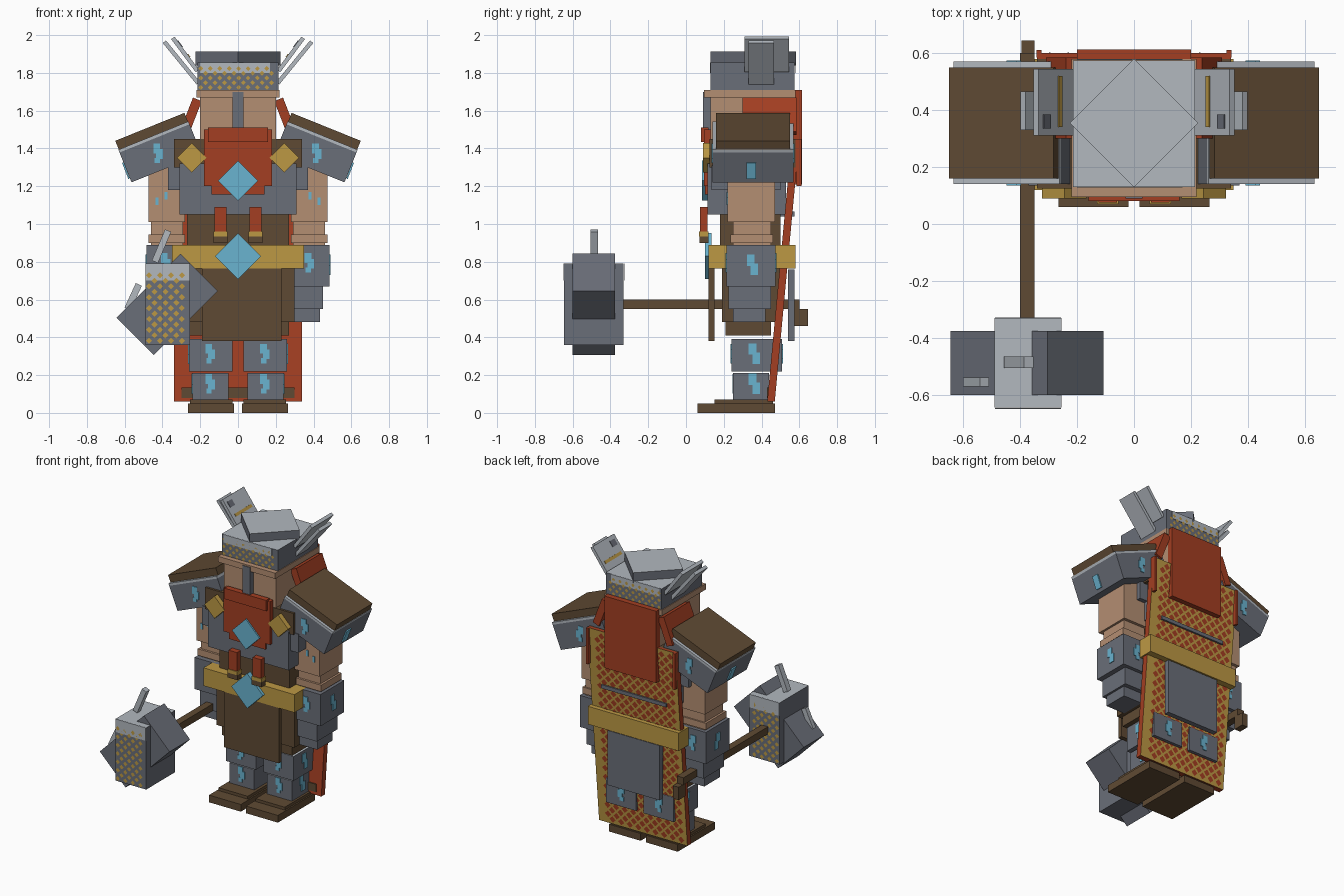
import bpy, bmesh, math
from mathutils import Matrix, Vector

if "Cube" in bpy.data.objects:
    bpy.data.objects.remove(bpy.data.objects["Cube"])


def lin(c):
    c /= 255
    return c / 12.92 if c <= 0.04045 else ((c + 0.055) / 1.055) ** 2.4


def material(name, r, g, b):
    m = bpy.data.materials.new(name)
    m.diffuse_color = (lin(r), lin(g), lin(b), 1)
    m.use_nodes = True
    m.node_tree.nodes["Principled BSDF"].inputs["Base Color"].default_value = m.diffuse_color
    return m


STEEL = material("steel", 106, 110, 120)
PALE = material("pale_steel", 178, 184, 191)
BROWN = material("leather_brown", 95, 74, 51)
RED = material("red_hair", 163, 62, 34)
SKIN = material("skin", 180, 142, 114)
GOLD = material("gold", 188, 152, 68)
BLUE = material("gem_blue", 106, 180, 208)


def finish(name, bm, *mats):
    me = bpy.data.meshes.new(name)
    bm.to_mesh(me)
    bm.free()
    for m in mats:
        me.materials.append(m)
    ob = bpy.data.objects.new(name, me)
    bpy.context.collection.objects.link(ob)
    return ob


def box(name, mat, x, y, z, tilt=0.0, top=None, turn=0.0):
    """Box from x, y, z ranges, tilted about y and turned about z at its centre."""
    c = Vector([(a + b) / 2 for a, b in (x, y, z)])
    s = [b - a for a, b in (x, y, z)]
    bm = bmesh.new()
    bmesh.ops.create_cube(bm, size=1)
    if top:
        for f in bm.faces:
            f.material_index = int(f.normal.z > 0.9)
    bm.transform(Matrix.Translation(c) @ Matrix.Rotation(turn, 4, 'Z')
                 @ Matrix.Rotation(tilt, 4, 'Y') @ Matrix.Diagonal((*s, 1)))
    return finish(name, bm, *([mat, top] if top else [mat]))


def pair(name, mat, x, y, z, tilt=0.0, top=None):
    box(name + "_right", mat, x, y, z, tilt, top)
    box(name + "_left", mat, (-x[1], -x[0]), y, z, -tilt, top)


def bar(name, mat, a, b, y, thick, mirror=True):
    """Flat bar running between two (x, z) points."""
    cx, cz = (a[0] + b[0]) / 2, (a[1] + b[1]) / 2
    dx, dz = b[0] - a[0], b[1] - a[1]
    h = math.hypot(dx, dz) / 2
    args = (mat, (cx - h, cx + h), y, (cz - thick / 2, cz + thick / 2), -math.atan2(dz, dx))
    (pair if mirror else box)(name, *args)


def flecks(name, mat, x, z, pitch, size, y, back=False):
    """Staggered rows of small diamond plates; y is a function of height."""
    bm = bmesh.new()
    row, pz = 0, z[0] + size
    while pz <= z[1] - size:
        px = x[0] + size + (row % 2) * pitch / 2
        while px <= x[1] - size:
            pts = [(px - size, pz), (px, pz - size), (px + size, pz), (px, pz + size)]
            if back:
                pts.reverse()
            bm.faces.new([bm.verts.new((a, y(b), b)) for a, b in pts])
            px += pitch
        pz += pitch / 2
        row += 1
    finish(name, bm, mat)


def rune(name, x, z, y, back=False):
    """Blue zigzag mark made of three thin plates on a front or back face."""
    d = (y, y + 0.005) if back else (y - 0.005, y)
    for i, (dx, dz, w, h) in enumerate([(-0.01, 0.03, 0.018, 0.026),
                                        (0.005, 0, 0.018, 0.026), (-0.008, -0.034, 0.014, 0.014)]):
        box(f"{name}_{i}", BLUE, (x + dx - w, x + dx + w), d, (z + dz - h, z + dz + h))


def side_rune(name, x, y, z):
    for s in (-1, 1):
        for i, (dy, dz) in enumerate([(-0.008, 0.028), (0.012, -0.02)]):
            xs = sorted((s * x, s * (x + 0.005)))
            box(f"{name}_{s}_{i}", BLUE, xs, (y + dy - 0.02, y + dy + 0.02),
                (z + dz - 0.03, z + dz + 0.03))


# boots and legs
pair("boot_sole", BROWN, (0.02, 0.265), (0.06, 0.47), (0, 0.05))
pair("boot_top", BROWN, (0.03, 0.255), (0.15, 0.46), (0.05, 0.07))
pair("shin", STEEL, (0.05, 0.24), (0.25, 0.44), (0.07, 0.21), top=PALE)
pair("thigh", STEEL, (0.03, 0.26), (0.24, 0.508), (0.22, 0.39), top=PALE)
for s in (-1, 1):
    rune(f"thigh_rune_{s}", s * 0.145, 0.31, 0.24)
    rune(f"thigh_back_rune_{s}", s * 0.145, 0.31, 0.508, True)
    rune(f"shin_rune_{s}", s * 0.145, 0.15, 0.25)
side_rune("thigh_side_rune", 0.26, 0.36, 0.31)
side_rune("shin_side_rune", 0.24, 0.36, 0.15)

# hips, skirt flaps and belt
box("hips", BROWN, (-0.27, 0.27), (0.21, 0.45), (0.41, 0.5))
box("upper_hips", BROWN, (-0.3, 0.3), (0.19, 0.5), (0.48, 0.78))
box("front_skirt", BROWN, (-0.19, 0.23), (0.12, 0.15), (0.38, 0.77))
box("back_skirt", STEEL, (-0.2, 0.2), (0.54, 0.575), (0.38, 0.76))
box("belt", GOLD, (-0.35, 0.35), (0.12, 0.58), (0.765, 0.89))

# torso
box("waist", BROWN, (-0.27, 0.27), (0.18, 0.5), (0.88, 1.06))
box("chest_plate", STEEL, (-0.31, 0.31), (0.115, 0.53), (1.05, 1.32), top=PALE)
box("chest_wings", STEEL, (-0.37, 0.37), (0.135, 0.5), (1.18, 1.31))
box("shoulder_yoke", BROWN, (-0.34, 0.34), (0.125, 0.58), (1.3, 1.45))
box("back_bar", STEEL, (-0.25, 0.25), (0.5, 0.575), (1.04, 1.065))

# cape: sloping slab with patterned outer face
Z0, Z1 = 0.06, 1.45


def cape_y(z):
    return 0.47 + (z - Z0) * 0.13 / (Z1 - Z0)


bm = bmesh.new()
bmesh.ops.create_cube(bm, size=1)
for v in bm.verts:
    z = Z1 if v.co.z > 0 else Z0
    v.co = (v.co.x * 0.68, cape_y(z) - (0 if v.co.y > 0 else 0.04), z)
for f in bm.faces:
    f.material_index = int(f.normal.y > 0.5 or f.calc_center_median().y > 0.53 and abs(f.normal.x) < 0.5
                           and f.normal.z < 0.5)
finish("cape", bm, RED, GOLD)
flecks("cape_pattern", RED, (-0.32, 0.32), (0.07, 1.44), 0.066, 0.0235,
       lambda z: cape_y(z) + 0.003, True)
box("cape_hem_lining", BROWN, (-0.3, 0.3), (0.428, 0.436), (0.08, 0.135))
pair("cape_edge", RED, (0.325, 0.342), (0.585, 0.612), (1.2, 1.45))

# arms
pair("upper_arm", SKIN, (0.28, 0.475), (0.22, 0.47), (1.01, 1.3))
pair("elbow", SKIN, (0.29, 0.46), (0.25, 0.45), (0.88, 1.01))
pair("elbow_band", SKIN, (0.28, 0.475), (0.235, 0.46), (0.9, 0.945))
pair("bracer", STEEL, (0.27, 0.485), (0.215, 0.475), (0.67, 0.89))
pair("hand", STEEL, (0.28, 0.45), (0.225, 0.45), (0.55, 0.67))
pair("fingers", STEEL, (0.29, 0.435), (0.25, 0.42), (0.48, 0.55))
for s in (-1, 1):
    rune(f"bracer_rune_{s}", s * 0.38, 0.79, 0.215)
    rune(f"bracer_back_rune_{s}", s * 0.38, 0.79, 0.475, True)
    rune(f"shoulder_rune_{s}", s * 0.42, 1.37, 0.14)
    rune(f"shoulder_back_rune_{s}", s * 0.42, 1.37, 0.57, True)
    for i, (dx, dz) in enumerate([(0, 0), (0.05, -0.03)]):
        cx = s * (0.38 + dx)
        box(f"arm_tattoo_{s}_{i}", BLUE, (cx - 0.008, cx + 0.008), (0.215, 0.22),
            (1.13 + dz, 1.17 + dz))
side_rune("bracer_side_rune", 0.485, 0.35, 0.78)

# shoulder guards: three tilted layers stacked along the tilted normal
TILT = math.radians(22)
for name, mat, off, h, w, y in [("shoulder_guard", STEEL, -0.033, 0.17, 0.4, (0.14, 0.57)),
                                ("shoulder_trim", PALE, 0.06, 0.016, 0.4, (0.14, 0.57)),
                                ("shoulder_cap", BROWN, 0.093, 0.05, 0.395, (0.16, 0.55))]:
    cx, cz = 0.4225 + off * math.sin(TILT), 1.405 + off * math.cos(TILT)
    pair(name, mat, (cx - w / 2, cx + w / 2), y, (cz - h / 2, cz + h / 2), TILT)
bar("shoulder_side_rune", BLUE, (0.577, 1.24), (0.61, 1.325), (0.32, 0.37), 0.008)

# head, hair and beard
box("head", SKIN, (-0.2, 0.2), (0.13, 0.57), (1.4, 1.68))
box("brow", SKIN, (-0.22, 0.22), (0.095, 0.58), (1.67, 1.71))
box("nose_guard", STEEL, (-0.03, 0.03), (0.09, 0.14), (1.5, 1.7))
box("back_hair", RED, (-0.2, 0.2), (0.57, 0.613), (1.21, 1.71))
bar("side_hair", RED, (0.215, 1.66), (0.285, 1.48), (0.3, 0.585), 0.05)
box("beard", RED, (-0.18, 0.18), (0.095, 0.14), (1.2, 1.5))
box("moustache", RED, (-0.16, 0.16), (0.08, 0.12), (1.435, 1.51))
box("beard_tip", RED, (-0.14, 0.14), (0.1, 0.13), (1.155, 1.21))
pair("braid", RED, (0.06, 0.125), (0.075, 0.115), (0.95, 1.09))
pair("braid_band", GOLD, (0.055, 0.13), (0.07, 0.12), (0.935, 0.96))
pair("braid_end", BROWN, (0.055, 0.13), (0.072, 0.118), (0.9, 0.935))

# diamond ornaments
for name, mat, x, z, r, y in [("chest_gem", BLUE, 0, 1.23, 0.075, 0.085),
                              ("belt_gem", BLUE, 0, 0.83, 0.086, 0.1),
                              ("chest_stud_right", GOLD, 0.245, 1.35, 0.055, 0.09),
                              ("chest_stud_left", GOLD, -0.245, 1.35, 0.055, 0.09)]:
    box(name, mat, (x - r, x + r), (y, y + 0.035), (z - r, z + r), math.pi / 4)

# helmet
box("helmet", STEEL, (-0.215, 0.215), (0.13, 0.575), (1.705, 1.855), top=PALE)
box("helmet_crown", STEEL, (-0.16, 0.16), (0.195, 0.515), (1.84, 1.912), top=PALE, turn=math.pi / 4)
for y, back in ((0.126, False), (0.579, True)):
    n = "back" if back else "front"
    flecks(f"helmet_pattern_{n}", GOLD, (-0.21, 0.21), (1.71, 1.84), 0.05, 0.013, lambda z: y, back)
    box(f"helmet_shine_{n}", PALE, (-0.2, 0.17), sorted((y, y + (-0.003 if back else 0.003))),
        (1.8, 1.855))

# helmet wings
bar("wing_inner", PALE, (0.215, 1.81), (0.345, 1.985), (0.31, 0.545), 0.022)
bar("wing_outer", PALE, (0.21, 1.745), (0.39, 1.965), (0.33, 0.465), 0.022)
bar("wing_stripe", GOLD, (0.255, 1.882), (0.267, 1.898), (0.34, 0.52), 0.008)
bar("wing_notch", STEEL, (0.295, 1.936), (0.32, 1.97), (0.335, 0.385), 0.008)

# hammer
box("hammer_handle", BROWN, (-0.4, -0.35), (-0.35, 0.6), (0.55, 0.6))
box("hammer_pommel", BROWN, (-0.395, -0.35), (0.57, 0.645), (0.46, 0.55))
box("hammer_core", STEEL, (-0.49, -0.255), (-0.645, -0.33), (0.36, 0.79), top=PALE)
box("hammer_cross", STEEL, (-0.615, -0.135), (-0.6, -0.375), (0.435, 0.715), -math.pi / 4)
for y, back in ((-0.649, False), (-0.326, True)):
    n = "back" if back else "front"
    flecks(f"hammer_pattern_{n}", GOLD, (-0.487, -0.258), (0.365, 0.76), 0.058, 0.016, lambda z: y, back)
    box(f"hammer_shine_{n}", PALE, (-0.488, -0.257), sorted((y, y + (-0.003 if back else 0.003))),
        (0.7, 0.79))
bar("hammer_spike_top", PALE, (-0.44, 0.8), (-0.37, 0.965), (-0.505, -0.465), 0.035, False)
bar("hammer_spike_side", PALE, (-0.585, 0.55), (-0.525, 0.68), (-0.57, -0.54), 0.035, False)
